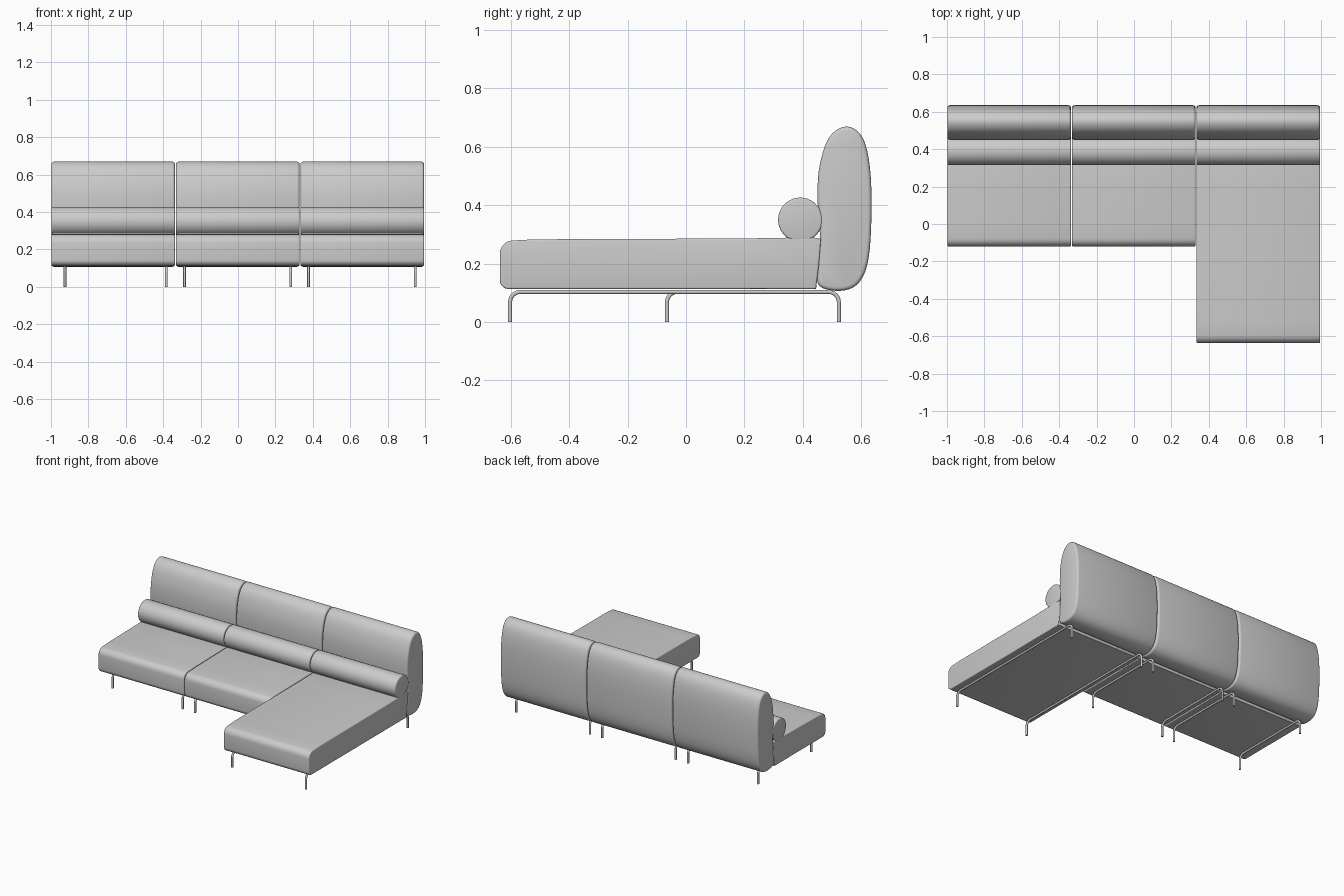
import bpy, bmesh, math
from mathutils import Vector
from mathutils.geometry import interpolate_bezier

cube = bpy.data.objects.get("Cube")
if cube:
    bpy.data.objects.remove(cube, do_unlink=True)


def material(name, rgb):
    m = bpy.data.materials.new(name)
    m.use_nodes = True
    m.diffuse_color = (*rgb, 1)
    m.node_tree.nodes["Principled BSDF"].inputs["Base Color"].default_value = (*rgb, 1)
    return m


GREY = material("light grey", (0.6, 0.6, 0.6))


def finish(obj, angle=40):
    obj.data.materials.append(GREY)
    bpy.ops.object.select_all(action="DESELECT")
    obj.select_set(True)
    bpy.context.view_layer.objects.active = obj
    bpy.ops.object.shade_smooth_by_angle(angle=math.radians(angle))


def smooth_loop(points, steps=5):
    """Closed curve passing through every (y, z) point."""
    p = [Vector((0, y, z)) for y, z in points]
    out = []
    for i in range(len(p)):
        a, b, c, d = (p[(i + k - 1) % len(p)] for k in range(4))
        seg = interpolate_bezier(b, b + (c - a) / 6, c - (d - b) / 6, c, steps + 1)
        out += [(v.y, v.z) for v in seg[:-1]]
    return out


def extrude_profile(name, profile, x0, x1, edge):
    """Cushion with a (y, z) side outline and softly rounded side edges."""
    bm = bmesh.new()
    face = bm.faces.new([bm.verts.new((x0, y, z)) for y, z in profile])
    ext = bmesh.ops.extrude_face_region(bm, geom=[face])
    moved = [g for g in ext["geom"] if isinstance(g, bmesh.types.BMVert)]
    bmesh.ops.translate(bm, verts=moved, vec=(x1 - x0, 0, 0))
    bmesh.ops.recalc_face_normals(bm, faces=bm.faces[:])
    rims = [e for e in bm.edges
            if abs(e.verts[0].co.x - e.verts[1].co.x) < 1e-5]
    bmesh.ops.bevel(bm, geom=rims, offset=edge, segments=3, profile=0.5,
                    affect="EDGES", clamp_overlap=True)
    mesh = bpy.data.meshes.new(name)
    bm.to_mesh(mesh)
    bm.free()
    obj = bpy.data.objects.new(name, mesh)
    bpy.context.collection.objects.link(obj)
    finish(obj)


def arc(cy, cz, r, start, end, n):
    return [(cy + r * math.cos(math.radians(start + (end - start) * i / n)),
             cz + r * math.sin(math.radians(start + (end - start) * i / n)))
            for i in range(n + 1)]


def seat_profile(front):
    # Rounded front corners, slightly crowned top, square end inside the back
    return (arc(front + 0.03, 0.143, 0.03, 270, 180, 5)
            + arc(front + 0.045, 0.234, 0.045, 180, 95, 6)
            + [(front + 0.12, 0.283), (0.2, 0.286), (0.43, 0.29),
               (0.462, 0.285), (0.455, 0.2), (0.445, 0.113)])


def frame_tube(name, x, front, back=0.523, top=0.103, bend=0.035):
    """Bent steel tube: leg, long rail under the seat, leg."""
    path = ([(front, 0)] + arc(front + bend, top - bend, bend, 180, 90, 6)
            + arc(back - bend, top - bend, bend, 90, 0, 6) + [(back, 0)])
    curve = bpy.data.curves.new(name, "CURVE")
    curve.dimensions = "3D"
    curve.bevel_depth = 0.0072
    curve.bevel_resolution = 3
    curve.use_fill_caps = True
    spline = curve.splines.new("POLY")
    spline.points.add(len(path) - 1)
    for pt, (y, z) in zip(spline.points, path):
        pt.co = (x, y, z, 1)
    obj = bpy.data.objects.new(name, curve)
    bpy.context.collection.objects.link(obj)
    bpy.ops.object.select_all(action="DESELECT")
    obj.select_set(True)
    bpy.context.view_layer.objects.active = obj
    bpy.ops.object.convert(target="MESH")
    finish(bpy.context.object)


BACK = smooth_loop([(0.55, 0.669), (0.492, 0.635), (0.458, 0.54), (0.45, 0.43),
                    (0.458, 0.3), (0.452, 0.2), (0.455, 0.125), (0.53, 0.107),
                    (0.592, 0.135), (0.625, 0.22), (0.635, 0.39), (0.628, 0.54),
                    (0.602, 0.635)])
BOLSTER = arc(0.391, 0.35, 0.076, 0, 350, 35)

# Module: name, left and right x, seat front y, tube positions
MODULES = [("right", -0.998, -0.337, -0.12, (-0.925, -0.383)),
           ("middle", -0.332, 0.329, -0.12, (-0.286, 0.282)),
           ("chaise", 0.334, 0.995, -0.637, (0.377, 0.948))]

for name, x0, x1, front, tubes in MODULES:
    extrude_profile(name + "_seat", seat_profile(front), x0, x1, 0.006)
    extrude_profile(name + "_back", BACK, x0, x1, 0.013)
    extrude_profile(name + "_bolster", BOLSTER, x0, x1, 0.007)
    for i, x in enumerate(tubes):
        frame_tube(f"{name}_leg_frame_{i + 1}", x, front + (0.055 if front > -0.5 else 0.035))
